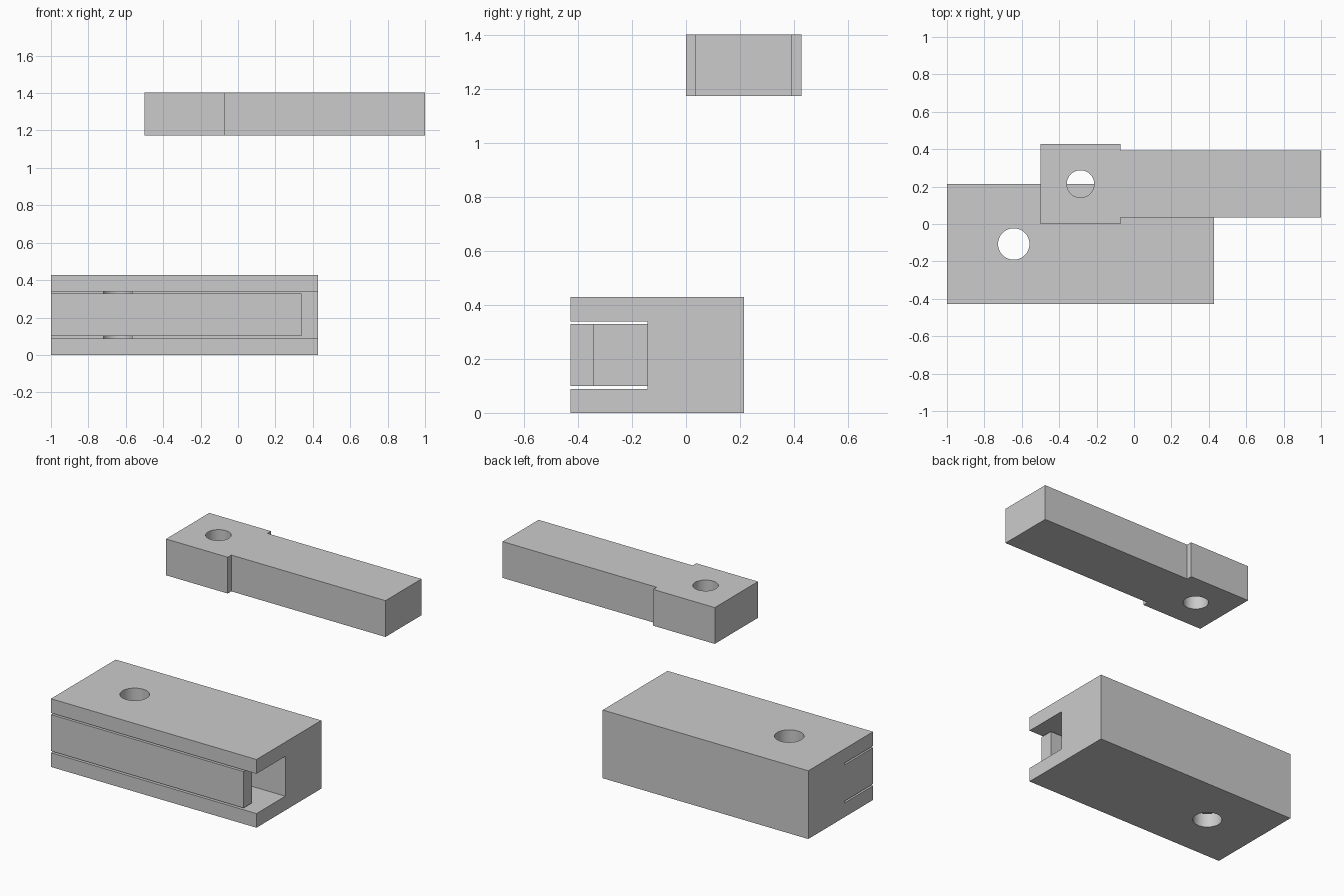
import bpy, bmesh, math
from mathutils import Matrix

if "Cube" in bpy.data.objects:
    bpy.data.objects.remove(bpy.data.objects["Cube"])


def prism(name, profile, lo, hi, axis):
    """Extrude a closed profile along z (points are x, y) or x (points are y, z)."""
    bm = bmesh.new()
    if axis == 'z':
        pts = [(a, b, lo) for a, b in profile]
        move = (0, 0, hi - lo)
    else:
        pts = [(lo, a, b) for a, b in profile]
        move = (hi - lo, 0, 0)
    face = bm.faces.new([bm.verts.new(p) for p in pts])
    ext = bmesh.ops.extrude_face_region(bm, geom=[face])
    verts = [v for v in ext['geom'] if isinstance(v, bmesh.types.BMVert)]
    bmesh.ops.translate(bm, verts=verts, vec=move)
    bmesh.ops.recalc_face_normals(bm, faces=bm.faces)
    return finish(name, bm)


def cylinder(name, x, y, z, radius, depth):
    bm = bmesh.new()
    bmesh.ops.create_cone(bm, cap_ends=True, segments=64, radius1=radius, radius2=radius,
                          depth=depth, matrix=Matrix.Translation((x, y, z)))
    return finish(name, bm)


def finish(name, bm):
    mesh = bpy.data.meshes.new(name)
    bm.to_mesh(mesh)
    bm.free()
    obj = bpy.data.objects.new(name, mesh)
    bpy.context.collection.objects.link(obj)
    return obj


def combine(obj, tool, operation):
    """Apply a boolean and remove the tool object."""
    tool.hide_render = True
    mod = obj.modifiers.new(operation.lower(), 'BOOLEAN')
    mod.operation, mod.solver, mod.object = operation, 'EXACT', tool
    bpy.context.view_layer.objects.active = obj
    bpy.ops.object.modifier_apply(modifier=mod.name)
    bpy.data.objects.remove(tool)


def smooth_holes(obj):
    bpy.ops.object.select_all(action='DESELECT')
    obj.select_set(True)
    bpy.context.view_layer.objects.active = obj
    bpy.ops.object.shade_smooth_by_angle(angle=math.radians(30))


FRONT, BACK, SLOT = -0.4286, 0.2143, -0.143

# Housing: channel section with a slot open to the front
housing = prism("housing", [(FRONT, 0), (BACK, 0), (BACK, 0.4286), (FRONT, 0.4286),
                            (FRONT, 0.339), (SLOT, 0.339), (SLOT, 0.089), (FRONT, 0.089)],
                -1, 0.4286, 'x')

# Spring arm: solid root at the left, thin strip running along the front
ROOT = -0.5
arm = prism("spring_arm", [(-1, FRONT), (0.339, FRONT), (0.339, -0.343), (ROOT, -0.343),
                           (ROOT, SLOT + 0.05), (-1, SLOT + 0.05)], 0.1, 0.3286, 'z')
combine(housing, arm, 'UNION')

# Pivot hole through the housing
combine(housing, cylinder("housing_hole", -0.643, -0.107, 0.2, 0.084, 1), 'DIFFERENCE')

# Lever bar: square head with a slightly narrower shaft
lever = prism("lever_bar", [(-0.5, 0), (-0.0714, 0), (-0.0714, 0.0357), (1, 0.0357),
                            (1, 0.393), (-0.0714, 0.393), (-0.0714, 0.4286), (-0.5, 0.4286)],
              1.174, 1.402, 'z')
combine(lever, cylinder("lever_hole", -0.286, 0.2143, 1.29, 0.073, 1), 'DIFFERENCE')

for part in (housing, lever):
    smooth_holes(part)
